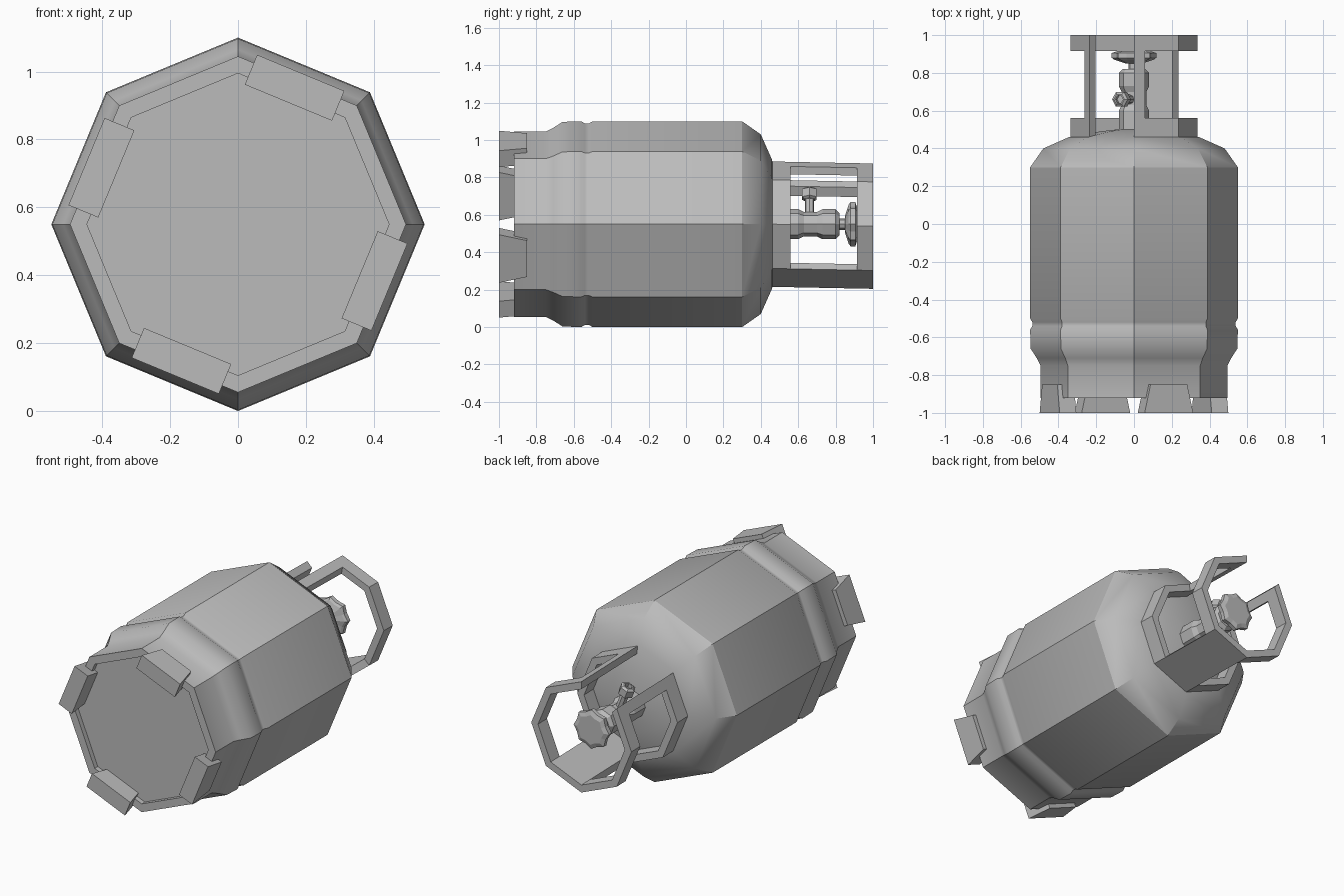
import bpy, math
from math import cos, sin, pi, radians
from mathutils import Vector, Matrix

cube = bpy.data.objects.get("Cube")
if cube:
    bpy.data.objects.remove(cube, do_unlink=True)

AXIS_Z = 0.55
FACET = pi / 4

steel = bpy.data.materials.new("grey_steel")
steel.use_nodes = True
GREY = (0.5, 0.5, 0.5, 1)
steel.diffuse_color = GREY
steel.node_tree.nodes["Principled BSDF"].inputs["Base Color"].default_value = GREY


def polar(angle, r, y):
    """Point around the long axis of the bottle."""
    return Vector((r * cos(angle), y, AXIS_Z + r * sin(angle)))


def make(name, verts, faces, smooth=None):
    mesh = bpy.data.meshes.new(name)
    mesh.from_pydata([tuple(v) for v in verts], [], faces)
    mesh.materials.append(steel)
    ob = bpy.data.objects.new(name, mesh)
    bpy.context.collection.objects.link(ob)
    bpy.ops.object.select_all(action='DESELECT')
    ob.select_set(True)
    bpy.context.view_layer.objects.active = ob
    bpy.ops.object.mode_set(mode='EDIT')
    bpy.ops.mesh.select_all(action='SELECT')
    bpy.ops.mesh.normals_make_consistent(inside=False)
    bpy.ops.object.mode_set(mode='OBJECT')
    if smooth:
        bpy.ops.object.shade_smooth_by_angle(angle=radians(smooth))
    return ob


def lathe(name, profile, sides, place=None, lobes=1.0, smooth=None, turn=0.0):
    """Closed turned part along y; lobes scales every other radius."""
    place = place or (lambda a, r, y: polar(a, r, y))
    verts, faces = [], []
    for y, r in profile:
        for i in range(sides):
            k = lobes if i % 2 else 1.0
            verts.append(place(2 * pi * i / sides + turn, r * k, y))
    for j in range(len(profile) - 1):
        for i in range(sides):
            n = (i + 1) % sides
            faces.append((j * sides + i, j * sides + n,
                          (j + 1) * sides + n, (j + 1) * sides + i))
    last = (len(profile) - 1) * sides
    faces += [tuple(range(sides)), tuple(range(last, last + sides))]
    return make(name, verts, faces, smooth)


# Bottle body with recessed base, rolled groove and domed shoulder
lathe("bottle_body",
      [(-0.89, 0.445), (-0.92, 0.445), (-0.92, 0.495), (-0.75, 0.495),
       (-0.71, 0.515), (-0.66, 0.547), (-0.56, 0.55), (-0.54, 0.538),
       (-0.52, 0.538), (-0.5, 0.55), (0.3, 0.55), (0.4, 0.48),
       (0.46, 0.345), (0.49, 0.18), (0.505, 0.05)], 8, smooth=32)

# Four tapered feet on alternating facets
for i in range(4):
    a = radians(67.5 + 90 * i)
    tangent = Vector((-sin(a), 0, cos(a)))
    verts = [polar(a, r, y) + tangent * s * half
             for y, half in ((-1.0, 0.139), (-0.85, 0.105))
             for r in (0.388, 0.483) for s in (-1, 1)]
    make(f"foot_{i + 1}", verts,
         [(0, 1, 3, 2), (4, 5, 7, 6), (0, 1, 5, 4),
          (2, 3, 7, 6), (0, 2, 6, 4), (1, 3, 7, 5)])


def on_octagon(u, r, y):
    """Point at facet position u on an octagon, leaning slightly down."""
    k = math.floor(u)
    p = polar(k * FACET, r, y).lerp(polar((k + 1) * FACET, r, y), u - k)
    p.z -= 0.02 * (y - 0.47)
    return p


def band(name, stops, y0, y1):
    """Thick strip following the collar octagon through the given stops."""
    verts, faces = [], []
    for u in stops:
        verts += [on_octagon(u, 0.335, y0), on_octagon(u, 0.335, y1),
                  on_octagon(u, 0.29, y1), on_octagon(u, 0.29, y0)]
    for j in range(len(stops) - 1):
        b = 4 * j
        faces += [(b + i, b + (i + 1) % 4, b + 4 + (i + 1) % 4, b + 4 + i)
                  for i in range(4)]
    e = len(verts) - 4
    faces += [(0, 1, 2, 3), (e, e + 1, e + 2, e + 3)]
    make(name, verts, faces)


# Guard collar: two open rings joined by two posts and a solid panel
ring = list(range(3, 11))
band("collar_lower_ring", ring, 0.45, 0.56)
band("collar_upper_ring", ring, 0.915, 1.0)
band("collar_left_post", [9.75, 10], 0.56, 0.915)
band("collar_right_post", [3, 3.25], 0.56, 0.915)
band("collar_panel", [6, 7], 0.56, 0.915)

# Valve column, stem and lobed handwheel
lathe("valve_column", [(0.48, 0.08), (0.6, 0.08), (0.63, 0.065), (0.7, 0.065),
                       (0.73, 0.08), (0.8, 0.08), (0.82, 0.06)], 8)
lathe("valve_stem", [(0.81, 0.03), (0.89, 0.03)], 8)
lathe("handwheel", [(0.85, 0.045), (0.87, 0.105), (0.88, 0.118),
                    (0.905, 0.118), (0.915, 0.09)], 16, lobes=0.87)

# Side outlet pointing out through the gap in the collar
out = radians(112.5)
aim = Matrix.Rotation(-(out - pi / 2), 4, 'Y')


def outlet(a, r, d):
    return aim @ Vector((r * cos(a), r * sin(a), d)) + Vector((0, 0.66, AXIS_Z))


lathe("outlet_pipe", [(0.04, 0.025), (0.17, 0.025)], 8, outlet)
lathe("outlet_nut", [(0.14, 0.03), (0.15, 0.045), (0.195, 0.045),
                     (0.205, 0.03), (0.205, 0.022), (0.18, 0.022)], 6, outlet)
